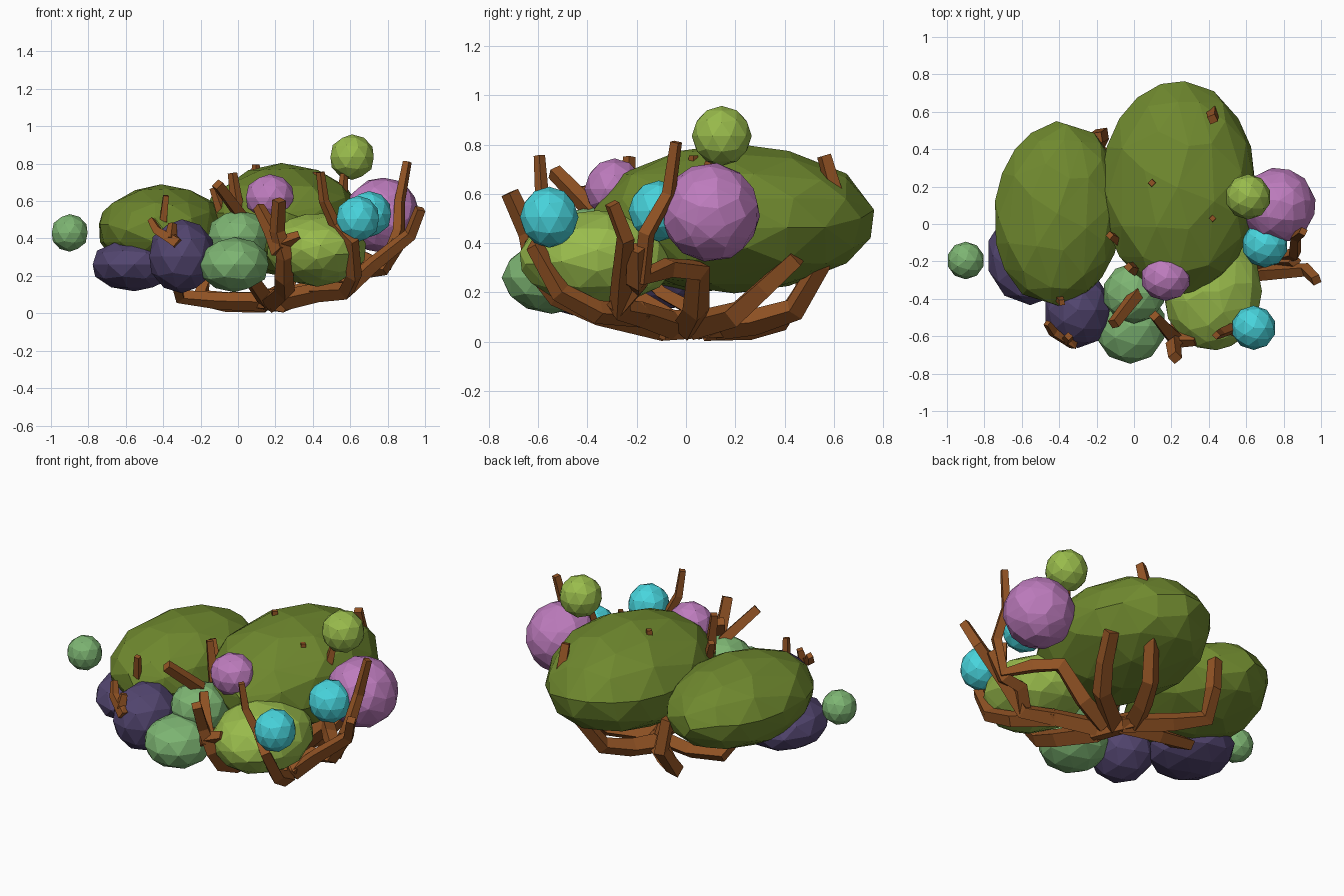
import bpy, bmesh, math
from mathutils import Vector


def material(name, rgb):
    m = bpy.data.materials.new(name)
    m.diffuse_color = (*rgb, 1)
    return m


OLIVE = material("olive green", (0.16, 0.25, 0.028))
LIME = material("yellow green", (0.32, 0.50, 0.072))
SAGE = material("sage green", (0.205, 0.46, 0.17))
PURPLE = material("dark purple", (0.085, 0.06, 0.16))
PINK = material("orchid pink", (0.51, 0.2, 0.51))
CYAN = material("cyan", (0.065, 0.66, 0.72))
BROWN = material("bark brown", (0.29, 0.088, 0.018))


def finish(bm, name, mat):
    bmesh.ops.recalc_face_normals(bm, faces=bm.faces)
    mesh = bpy.data.meshes.new(name)
    bm.to_mesh(mesh)
    bm.free()
    mesh.materials.append(mat)
    ob = bpy.data.objects.new(name, mesh)
    bpy.context.collection.objects.link(ob)
    return ob


def blob(name, mat, centre, radii, detail=2, turn=0):
    """Faceted ellipsoid clump; large ones are thinned to uneven facets."""
    bm = bmesh.new()
    bmesh.ops.create_icosphere(bm, subdivisions=detail, radius=1.015)
    for v in bm.verts:
        v.co = Vector((v.co.x * radii[0], v.co.y * radii[1], v.co.z * radii[2]))
    ob = finish(bm, name, mat)
    ob.location = centre
    ob.rotation_euler.z = math.radians(turn)
    if detail > 2:
        d = ob.modifiers.new("uneven facets", "DECIMATE")
        d.ratio = 0.45


def branch(name, points, r0=0.045, r1=0.02, sides=4):
    """Tapered angular limb swept along a polyline."""
    pts = [Vector(p) for p in points]
    bm = bmesh.new()
    rings = []
    side = None
    for i, p in enumerate(pts):
        d = (pts[min(i + 1, len(pts) - 1)] - pts[max(i - 1, 0)]).normalized()
        if side is None:
            side = d.orthogonal()
        side = (side - d * side.dot(d)).normalized()
        up = d.cross(side)
        r = 1.15 * (r0 + (r1 - r0) * i / (len(pts) - 1))
        rings.append([bm.verts.new(p + r * (math.cos(a) * side + math.sin(a) * up))
                      for a in (2 * math.pi * (k + 0.5) / sides for k in range(sides))])
    for a, b in zip(rings, rings[1:]):
        for k in range(sides):
            bm.faces.new((a[k], a[(k + 1) % sides], b[(k + 1) % sides], b[k]))
    bm.faces.new(rings[0])
    bm.faces.new(rings[-1])
    finish(bm, name, BROWN)


# Large foliage clumps
blob("back_foliage_right", OLIVE, (0.24, 0.195, 0.5), (0.41, 0.56, 0.292), 3)
blob("back_foliage_left", OLIVE, (-0.405, 0.055, 0.445), (0.338, 0.485, 0.235), 3, -5)
blob("front_foliage_right", LIME, (0.42, -0.36, 0.34), (0.26, 0.31, 0.19), 3)
# Medium foliage clumps
blob("purple_foliage_left", PURPLE, (-0.555, -0.17, 0.26), (0.23, 0.26, 0.14))
blob("purple_foliage_front", PURPLE, (-0.3, -0.46, 0.305), (0.18, 0.2, 0.195))
blob("sage_foliage_low", SAGE, (-0.02, -0.545, 0.26), (0.19, 0.2, 0.145))
blob("sage_foliage_high", SAGE, (0.0, -0.37, 0.41), (0.165, 0.16, 0.14))
# Round blossoms and small leaf balls
blob("pink_blossom_large", PINK, (0.77, 0.1, 0.525), (0.197,) * 3, 3)
blob("pink_blossom_small", PINK, (0.17, -0.29, 0.62), (0.132, 0.12, 0.122))
blob("cyan_blossom_back", CYAN, (0.70, -0.11, 0.53), (0.122,) * 3)
blob("cyan_blossom_front", CYAN, (0.64, -0.555, 0.505), (0.117, 0.117, 0.122))
blob("lime_ball", LIME, (0.61, 0.145, 0.835), (0.12,) * 3)
blob("sage_ball", SAGE, (-0.9, -0.195, 0.43), (0.099,) * 3)

# Root knot under the bush
branch("root_knot", [(0.22, -0.1, 0.065), (0.17, 0.0, 0.068), (0.1, 0.14, 0.07)], 0.058, 0.05, 5)
# Right-hand limbs
branch("limb_right_inner", [(0.22, 0.0, 0.06), (0.4, 0.04, 0.13), (0.57, 0.05, 0.29), (0.67, -0.07, 0.3),
                            (0.79, -0.18, 0.26), (0.86, -0.16, 0.44), (0.865, -0.07, 0.6),
                            (0.905, -0.04, 0.81)], 0.052, 0.022)
branch("limb_right_outer", [(0.22, -0.05, 0.065), (0.42, -0.18, 0.11), (0.58, -0.27, 0.13),
                            (0.72, -0.26, 0.26), (0.92, -0.245, 0.42), (0.975, -0.3, 0.56)], 0.05, 0.028)
branch("limb_right_fork", [(0.57, -0.28, 0.14), (0.66, -0.2, 0.23), (0.77, -0.2, 0.24),
                           (0.86, -0.2, 0.38)], 0.045, 0.035)
# Front limbs
branch("limb_front", [(0.18, -0.08, 0.06), (0.25, -0.35, 0.12), (0.245, -0.52, 0.19), (0.25, -0.61, 0.3),
                      (0.21, -0.64, 0.44), (0.22, -0.715, 0.605)], 0.052, 0.032)
branch("limb_front_fork", [(0.23, -0.62, 0.33), (0.18, -0.57, 0.44), (0.11, -0.49, 0.57)], 0.048, 0.028)
branch("limb_front_stub", [(0.22, -0.62, 0.37), (0.33, -0.62, 0.41)], 0.038, 0.028)
branch("limb_front_right", [(0.42, -0.18, 0.11), (0.58, -0.36, 0.12), (0.62, -0.51, 0.2), (0.61, -0.61, 0.38),
                            (0.52, -0.56, 0.47), (0.46, -0.585, 0.6), (0.44, -0.595, 0.755)], 0.046, 0.02)
branch("limb_front_left", [(0.15, -0.05, 0.07), (0.06, -0.25, 0.2), (0.01, -0.38, 0.53),
                           (-0.11, -0.535, 0.69)], 0.045, 0.03)
branch("limb_centre", [(0.06, -0.25, 0.2), (0.0, -0.24, 0.55), (-0.03, -0.23, 0.75)], 0.04, 0.022)
branch("limb_centre_twig", [(0.0, -0.2, 0.35), (-0.07, -0.1, 0.5), (-0.13, -0.06, 0.67)], 0.04, 0.02)
# Left-hand limbs
branch("limb_left", [(0.15, 0.05, 0.06), (-0.1, 0.1, 0.065), (-0.31, 0.1, 0.09), (-0.34, -0.1, 0.2),
                     (-0.4, -0.4, 0.5), (-0.385, -0.42, 0.63)], 0.045, 0.018)
branch("twig_left", [(-0.3, -0.45, 0.35), (-0.34, -0.645, 0.39), (-0.43, -0.58, 0.44),
                     (-0.465, -0.53, 0.5)], 0.04, 0.018)
branch("twig_left_stub", [(-0.36, -0.62, 0.4), (-0.35, -0.6, 0.48)], 0.03, 0.02)
# Back limbs curling up below the foliage
branch("limb_back_left", [(0.15, 0.08, 0.06), (-0.06, 0.27, 0.06), (-0.2, 0.39, 0.085),
                          (-0.17, 0.48, 0.22), (-0.2, 0.46, 0.42)], 0.05, 0.035)
branch("limb_back_middle", [(0.1, 0.12, 0.065), (0.17, 0.28, 0.08), (0.25, 0.44, 0.13), (0.33, 0.545, 0.31),
                            (0.42, 0.6, 0.62), (0.42, 0.56, 0.755)], 0.052, 0.027)
branch("limb_back_right", [(0.17, 0.03, 0.065), (0.4, 0.2, 0.11), (0.48, 0.32, 0.22), (0.54, 0.45, 0.34)],
       0.052, 0.038)
# Thin twig tips showing through the crown
branch("twig_crown", [(0.1, 0.22, 0.6), (0.095, 0.22, 0.795)], 0.03, 0.018)
branch("twig_crown_right", [(0.42, 0.03, 0.55), (0.42, 0.03, 0.755)], 0.03, 0.016)
branch("lime_ball_stem", [(0.5, 0.05, 0.5), (0.56, 0.08, 0.66), (0.57, 0.11, 0.76)], 0.03, 0.018)
